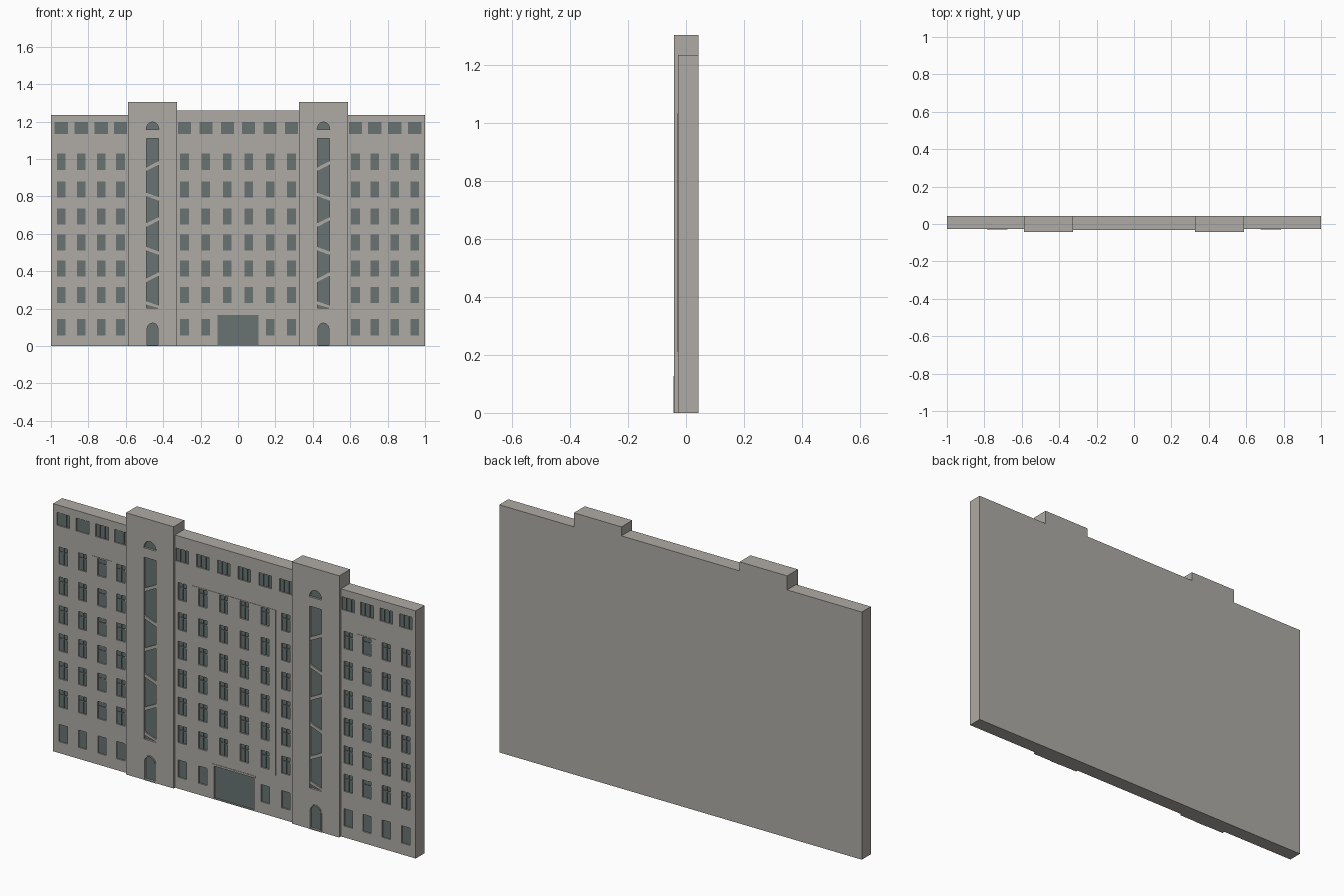
import bpy, bmesh, math

cube = bpy.data.objects.get("Cube")
if cube:
    bpy.data.objects.remove(cube, do_unlink=True)


def material(name, rgb):
    m = bpy.data.materials.new(name)
    m.use_nodes = True
    m.diffuse_color = (*rgb, 1)
    m.node_tree.nodes["Principled BSDF"].inputs["Base Color"].default_value = (*rgb, 1)
    return m


STONE = material("warm grey stone", (0.43, 0.41, 0.38))
GLASS = material("slate glass", (0.14, 0.17, 0.17))


# Outlines in the facade plane, as (x, z) points
def rect(x0, x1, z0, z1):
    return [(x0, z0), (x1, z0), (x1, z1), (x0, z1)]


def window(x, z, w, h):
    return rect(x - w / 2, x + w / 2, z - h / 2, z + h / 2)


def arch(x, w, z0, spring, rise, steps=10):
    pts = [(x - w / 2, z0), (x + w / 2, z0)] if spring > z0 else []
    for i in range(steps + 1):
        a = math.pi * i / steps
        pts.append((x + w / 2 * math.cos(a), spring + rise * math.sin(a)))
    return pts


def prisms(name, outlines, y0, y1, mat):
    """One object made of outlines extruded from y0 (front) to y1 (back)."""
    bm = bmesh.new()
    for pts in outlines:
        front = [bm.verts.new((x, y0, z)) for x, z in pts]
        back = [bm.verts.new((x, y1, z)) for x, z in pts]
        bm.faces.new(front)
        bm.faces.new(back[::-1])
        for i in range(len(pts)):
            j = (i + 1) % len(pts)
            bm.faces.new((front[j], front[i], back[i], back[j]))
    bmesh.ops.recalc_face_normals(bm, faces=bm.faces[:])
    mesh = bpy.data.meshes.new(name)
    bm.to_mesh(mesh)
    bm.free()
    mesh.materials.append(mat)
    ob = bpy.data.objects.new(name, mesh)
    bpy.context.scene.collection.objects.link(ob)
    return ob


def cut(ob, cutter):
    mod = ob.modifiers.new("openings", "BOOLEAN")
    mod.operation = "DIFFERENCE"
    mod.solver = "EXACT"
    mod.object = cutter
    bpy.context.view_layer.update()
    result = bpy.data.meshes.new_from_object(
        ob.evaluated_get(bpy.context.evaluated_depsgraph_get()))
    ob.modifiers.clear()
    ob.data = result


BACK = 0.043


def block(name, x0, x1, height, front, holes, depth, raised=()):
    """Wall with raised relief, recessed openings and glass in them."""
    parts = [prisms(name + "_wall", [rect(x0, x1, 0, height)], front, BACK, STONE)]
    if raised:
        parts.append(prisms(name + "_relief", raised, front - 0.002, front + 0.002, STONE))
    cutter = prisms(name + "_cutter", holes, front - 0.02, front + depth, STONE)
    for part in parts:
        cut(part, cutter)
    bpy.data.objects.remove(cutter, do_unlink=True)
    prisms(name + "_glass", holes, front + depth - 0.002, front + depth + 0.001, GLASS)


def mullions(name, xs, front):
    """Window crosses for the middle storeys and centre bars for the top row."""
    bars = []
    for x in xs:
        for z in STOREYS:
            bars += [window(x, z, 0.005, WIN_H), window(x, z + 0.018, WIN_W, 0.005)]
        bars += [window(x + s * 0.014, TOP_Z, 0.004, TOP_H) for s in (-1, 1)]
    prisms(name + "_mullions", bars, front + 0.003, front + 0.007, GLASS)


STOREYS = [0.273, 0.414, 0.553, 0.692, 0.836, 0.985]
GROUND_Z, TOP_Z = 0.10, 1.165
WIN_W, WIN_H, TOP_W, TOP_H = 0.046, 0.086, 0.07, 0.064
RELIEF_Z = (0.21, 1.034)


def window_grid(xs, ground_xs):
    holes = [window(x, z, WIN_W, WIN_H) for x in xs for z in STOREYS]
    holes += [window(x, GROUND_Z, WIN_W, WIN_H) for x in ground_xs]
    return holes + [window(x, TOP_Z, TOP_W, TOP_H) for x in xs]


# Centre block with the main entrance
centre_xs = [s * x for s in (-1, 1) for x in (0.057, 0.172, 0.286)]
holes = window_grid(centre_xs, [x for x in centre_xs if abs(x) > 0.1])
holes.append(rect(-0.11, 0.11, 0.005, 0.165))
block("centre", -0.326, 0.326, 1.26, -0.031, holes, 0.008,
      [rect(-0.23, 0.23, *RELIEF_Z), rect(-0.118, 0.118, 0.168, 0.176)])
mullions("centre", centre_xs, -0.031)

for side, s in (("right", -1), ("left", 1)):
    # Outer wing
    xs = [s * x for x in (0.628, 0.731, 0.838, 0.945)]
    a, b = sorted((s * 0.588, s * 1.0))
    p, q = sorted((s * 0.677, s * 0.785))
    block(side + "_wing", a, b, 1.235, -0.028, window_grid(xs, xs), 0.008,
          [rect(p, q, *RELIEF_Z)])
    mullions(side + "_wing", xs, -0.028)

    # Stair tower with arched door, tall glazing and half-round window
    x = s * 0.457
    holes = [arch(x, 0.058, 0.005, 0.092, 0.03),
             rect(x - 0.033, x + 0.033, 0.203, 1.11),
             arch(x, 0.068, 1.157, 1.157, 0.04)]
    a, b = sorted((s * 0.326, s * 0.588))
    block(side + "_tower", a, b, 1.305, -0.042, holes, 0.012,
          [arch(x, 0.07, 0, 0.092, 0.036)])

    # Stair flights behind the tall glazing, alternating in slope
    flights = []
    for i, z in enumerate((0.218, 0.368, 0.508, 0.663, 0.798, 0.962)):
        d = 0.017 if i % 2 else -0.012
        flights.append([(x - 0.033, z - d - 0.009), (x + 0.033, z + d - 0.009),
                        (x + 0.033, z + d + 0.009), (x - 0.033, z - d + 0.009)])
    flights[0][1] = (x + 0.033, 0.203)
    prisms(side + "_stair_flights", flights, -0.038, -0.031, STONE)
